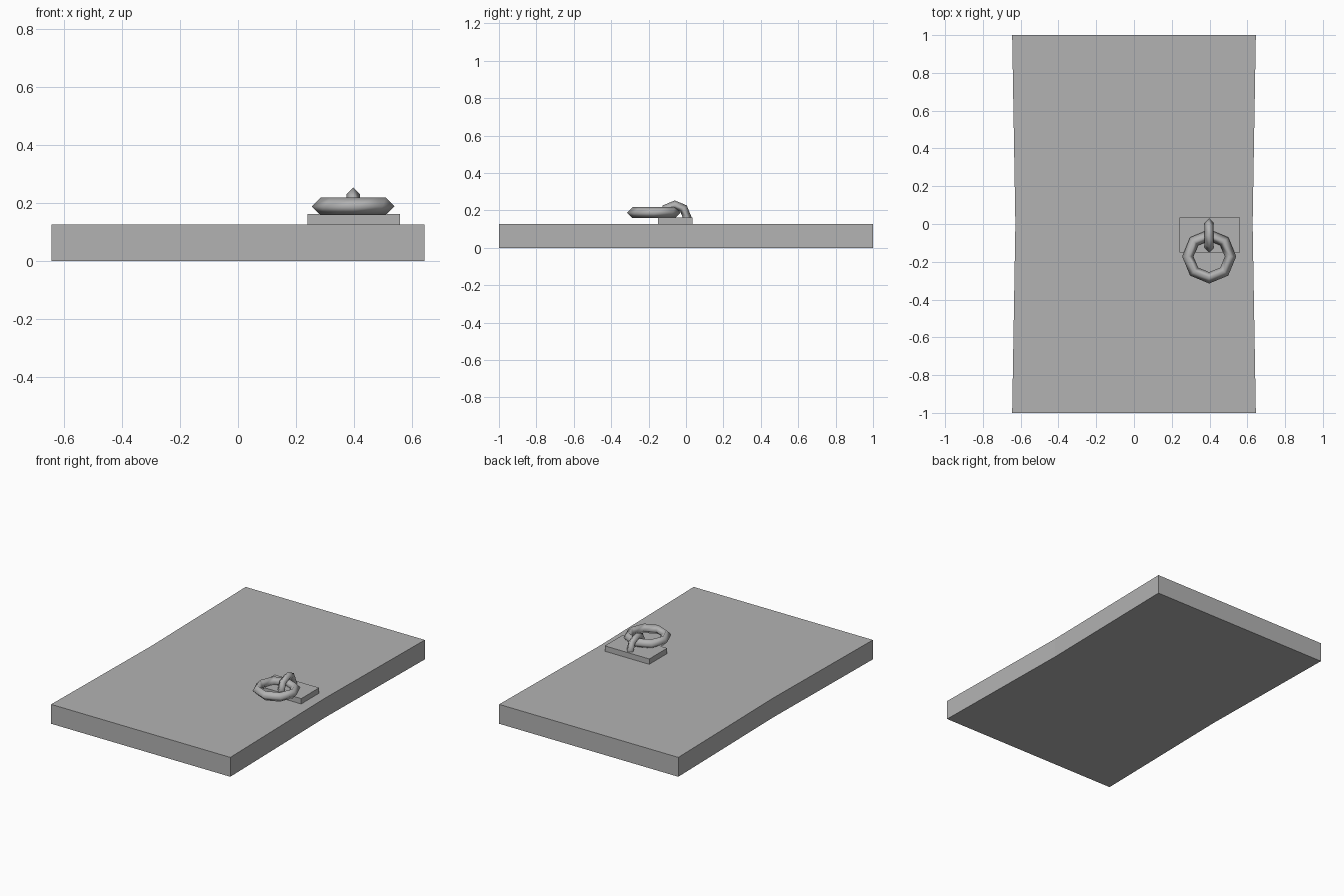
import bpy, bmesh
from math import radians

cube = bpy.data.objects.get("Cube")
if cube:
    bpy.data.objects.remove(cube, do_unlink=True)

grey = bpy.data.materials.new("plain grey")
grey.use_nodes = True
color = (0.45, 0.45, 0.45, 1)
grey.diffuse_color = color
grey.node_tree.nodes["Principled BSDF"].inputs["Base Color"].default_value = color


def prism(name, outline, z0, z1):
    """Flat outline extruded upward from z0 to z1."""
    bm = bmesh.new()
    face = bm.faces.new([bm.verts.new((x, y, z0)) for x, y in outline])
    top = bmesh.ops.extrude_face_region(bm, geom=[face])["geom"]
    verts = [v for v in top if isinstance(v, bmesh.types.BMVert)]
    bmesh.ops.translate(bm, verts=verts, vec=(0, 0, z1 - z0))
    bmesh.ops.recalc_face_normals(bm, faces=bm.faces)
    mesh = bpy.data.meshes.new(name)
    bm.to_mesh(mesh)
    bm.free()
    mesh.materials.append(grey)
    obj = bpy.data.objects.new(name, mesh)
    bpy.context.collection.objects.link(obj)
    return obj


def ring(name, center, rotation, major, minor):
    """Eight-segment ring with a diamond cross-section."""
    bpy.ops.mesh.primitive_torus_add(
        location=center, rotation=rotation, major_segments=8, minor_segments=4,
        major_radius=major, minor_radius=minor)
    obj = bpy.context.object
    obj.name = name
    obj.data.materials.append(grey)
    bpy.ops.object.shade_smooth()
    return obj


# Door slab, slightly waisted at mid-length
half, waist, thick = 0.645, 0.628, 0.126
prism("door_slab", [(-half, -1), (half, -1), (waist, 0),
                    (half, 1), (-half, 1), (-waist, 0)], 0, thick)

# Mounting plate
prism("handle_plate", [(0.24, -0.15), (0.56, -0.15),
                       (0.56, 0.035), (0.24, 0.035)], thick, 0.161)

# Pull ring lying flat, held by an upright loop sunk into the plate
ring("pull_ring", (0.398, -0.172, 0.188), (0, 0, 0), 0.113, 0.03)
ring("ring_loop", (0.398, -0.06, 0.163), (0, radians(90), 0), 0.066, 0.024)
